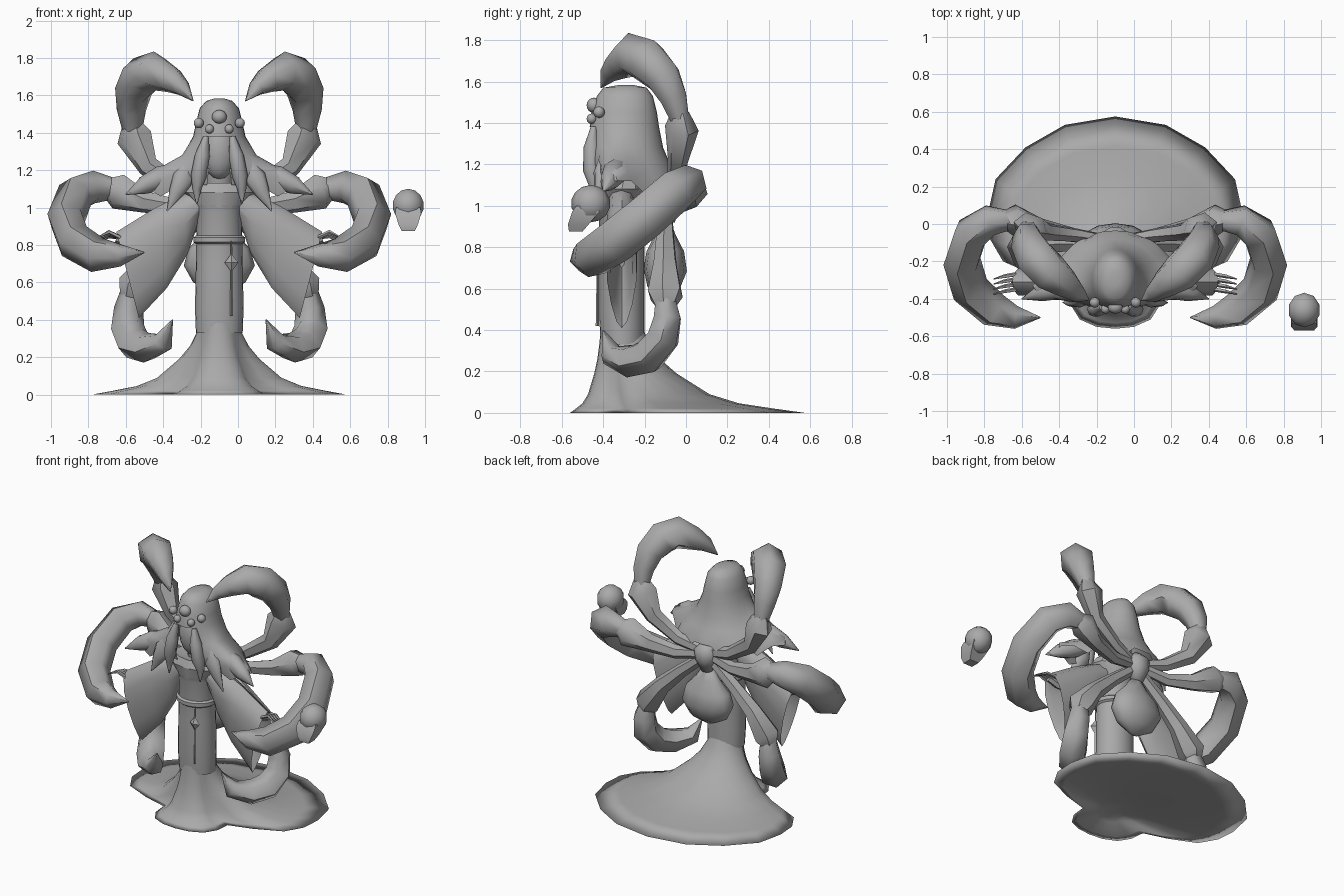
import bpy, bmesh, math
from mathutils import Vector

if "Cube" in bpy.data.objects:
    bpy.data.objects.remove(bpy.data.objects["Cube"])

CX = -0.1  # symmetry plane of the figure
grey = bpy.data.materials.new("stone_grey")
grey.diffuse_color = (0.4, 0.4, 0.4, 1)
grey.use_nodes = True
grey.node_tree.nodes["Principled BSDF"].inputs["Base Color"].default_value = grey.diffuse_color


def finish(name, bm, angle=45):
    bmesh.ops.recalc_face_normals(bm, faces=bm.faces[:])
    me = bpy.data.meshes.new(name)
    bm.to_mesh(me)
    bm.free()
    me.materials.append(grey)
    ob = bpy.data.objects.new(name, me)
    bpy.context.collection.objects.link(ob)
    bpy.ops.object.select_all(action='DESELECT')
    ob.select_set(True)
    bpy.context.view_layer.objects.active = ob
    bpy.ops.object.shade_smooth_by_angle(angle=math.radians(angle))
    return ob


def loft(name, rings, cap0=False, cap1=False, angle=45, skip=None):
    """Bridge equal-length closed rings of points; skip(centre) leaves openings."""
    bm = bmesh.new()
    vs = [[bm.verts.new(p) for p in r] for r in rings]
    n = len(rings[0])
    for a, b in zip(vs, vs[1:]):
        for i in range(n):
            f = bm.faces.new((a[i], a[(i + 1) % n], b[(i + 1) % n], b[i]))
            if skip and skip(f.calc_center_median()):
                bm.faces.remove(f)
    if cap0:
        bm.faces.new(vs[0])
    if cap1:
        bm.faces.new(vs[-1])
    return finish(name, bm, angle)


def oval(z, w, yf, yb, n=24):
    out = []
    for i in range(n):
        a = 2 * math.pi * i / n
        c, s = math.cos(a), math.sin(a)
        out.append(Vector((CX + w * s, (yf + yb) / 2 + (yb - yf) / 2 * c, z)))
    return out


def tube(name, path, radii, sides=6, flat=1.0, angle=45):
    """Tapered tube through points, using parallel-transported frames."""
    pts = [Vector(p) for p in path]
    rings, nrm = [], None
    for i, p in enumerate(pts):
        t = (pts[min(i + 1, len(pts) - 1)] - pts[max(i - 1, 0)]).normalized()
        if nrm is None:
            nrm = t.cross(Vector((0, 1, 0.2)))
        nrm = (nrm - t * nrm.dot(t)).normalized()
        b = t.cross(nrm)
        r = radii[i]
        rings.append([p + nrm * r * math.cos(k * math.tau / sides)
                      + b * r * flat * math.sin(k * math.tau / sides) for k in range(sides)])
    return loft(name, rings, True, True, angle)


def ball(name, c, size, seg=12, rings=8):
    bm = bmesh.new()
    bmesh.ops.create_uvsphere(bm, u_segments=seg, v_segments=rings, radius=1)
    for v in bm.verts:
        v.co = Vector(c) + Vector((v.co.x * size[0], v.co.y * size[1], v.co.z * size[2]))
    return finish(name, bm, 60)


def side(s, pts):
    return [(CX + s * u, y, z) for u, y, z in pts]


# Flared skirt: narrow stem, broad train, small front lobe and a shallow hollow underside
half = [(0, .575), (.27, .53), (.48, .41), (.64, .24), (.68, .06), (.67, -.08), (.6, -.2),
        (.42, -.28), (.25, -.33), (.24, -.43), (.19, -.51), (.1, -.55), (0, -.56)]
outline = half + [(-u, y) for u, y in half[-2:0:-1]]
stem = oval(0, .09, -.41, -.22)
skirt = []
for f, z in [(.03, .07), (.2, .055), (.5, .03), (.8, .01), (1, 0), (.8, .022), (.6, .046), (.42, .09),
             (.22, .19), (.12, .26), (.05, .34), (0, .44)]:
    skirt.append([(c.x + f * (CX + o[0] - c.x), c.y + f * (o[1] - c.y), z)
                  for c, o in zip(stem, outline)])
loft("skirt", skirt, True, False, 180)

# Torso, collar, neck and belt
loft("torso", [oval(*r) for r in [(.33, .125, -.41, -.2), (.46, .13, -.42, -.2), (.7, .125, -.42, -.2),
                                 (.98, .12, -.42, -.2), (1.01, .13, -.43, -.19)]])
loft("collar", [oval(z, w, f, b, 12) for z, w, f, b in
                [(1.0, .12, -.43, -.2), (1.08, .19, -.44, -.18), (1.13, .16, -.42, -.18),
                 (1.12, .1, -.38, -.2)]], True, True, 30)
loft("neck", [oval(z, w, f, b, 12) for z, w, f, b in
              [(1.1, .08, -.36, -.18), (1.3, .09, -.4, -.18), (1.42, .07, -.4, -.2)]], False, True)
loft("belt", [oval(z, w, -.31 - d, -.31 + d) for z, w, d in
              [(.805, .125, .11), (.815, .138, .124), (.84, .138, .124), (.85, .125, .11)]])

# Pendant on its cord
tube("pendant", [(-.035, -.43, .66), (-.035, -.43, .705), (-.035, -.43, .75)], [.003, .037, .003], 4, .6, 20)
tube("pendant_cord", [(-.035, -.425, .82), (-.035, -.427, .6), (-.035, -.428, .42)], [.004, .006, .008], 4)

# Hood: domed head, flaring sideways into mantle wings, open face, ragged hem
hood = []
for z, w, yf, yb, wing in [(1.582, .03, -.33, -.25, 0), (1.57, .07, -.4, -.19, 0), (1.53, .105, -.43, -.16, 0),
                           (1.45, .125, -.455, -.14, 0), (1.38, .14, -.465, -.13, 0),
                           (1.28, .185, -.475, -.11, .02), (1.21, .235, -.47, -.08, .1),
                           (1.16, .275, -.455, -.05, .17), (1.1, .29, -.44, -.035, .17)]:
    ring = oval(z, w, yf, yb, 28)
    for i, p in enumerate(ring):
        a = min(i, 28 - i) * math.tau / 28
        k = math.exp(-((a - 1.9) / .42) ** 2)
        p.x += wing * k * (1 if i < 14 else -1)
        p.y -= wing * k * .3
        if z < 1.12:
            p.z += -.04 if i % 4 == 2 else .02
    hood.append(ring)
loft("hood", hood, True, False, 70,
     skip=lambda c: c.z < 1.37 and c.y < -.3 and abs(c.x - CX) < .075)
ball("face", (CX, -.36, 1.3), (.09, .08, .15))

# Cluster of eyes
ball("eye_centre", (CX, -.445, 1.485), (.04, .035, .037))
for s in (-1, 1):
    ball("eye_outer", (CX + s * .11, -.42, 1.452), (.028, .028, .028), 10, 6)
    ball("eye_inner", (CX + s * .053, -.455, 1.42), (.025, .025, .025), 10, 6)

# Hub (wide above, narrow below) and abdomen at the back
tube("leg_hub", [(CX, -.1, 1.11), (CX, -.09, 1.06), (CX, -.085, 1.0), (CX, -.09, .92)],
     [.04, .085, .075, .04], 10, .9, 70)
tube("abdomen", [(CX, -.1, .92), (CX, -.1, .86), (CX, -.1, .78), (CX, -.1, .69), (CX, -.11, .6),
                 (CX, -.12, .54)], [.05, .09, .165, .19, .14, .03], 12, .55, 70)

for s in (-1, 1):
    tag = "left" if s < 0 else "right"
    # Mouth tentacles and mantle points
    tube(tag + "_mouth_tentacle", side(s, [(.07, -.445, 1.38), (.09, -.455, 1.28), (.11, -.455, 1.17),
         (.12, -.445, 1.1), (.12, -.45, 1.02)]), [.015, .04, .042, .025, .004], 8, 1, 70)
    tube(tag + "_mantle_tip", side(s, [(.22, -.32, 1.2), (.31, -.345, 1.16),
         (.4, -.37, 1.12), (.5, -.4, 1.07)]), [.04, .065, .05, .003], 8, .9, 70)
    tube(tag + "_mantle_point", side(s, [(.16, -.4, 1.24), (.19, -.41, 1.16), (.23, -.42, 1.08),
         (.28, -.42, .98)]), [.03, .06, .04, .003], 8, .6, 70)

    # Long hooked legs: thin thigh, flared knee, thick curved claw
    thigh = [.035, .045, .06, .1, .055]
    tube(tag + "_upper_leg", side(s, [(.03, -.09, 1.05), (.2, -.06, 1.1), (.38, -.04, 1.22),
         (.455, -.02, 1.375), (.465, -.03, 1.45)]), thigh, 6, .8, 50)
    tube(tag + "_upper_claw", side(s, [(.465, -.03, 1.42), (.47, -.06, 1.52), (.46, -.11, 1.62),
         (.415, -.19, 1.7), (.345, -.26, 1.73), (.26, -.32, 1.685), (.2, -.37, 1.64), (.14, -.41, 1.57)]),
         [.055, .078, .1, .118, .11, .08, .05, .003], 6, .95, 62)
    tube(tag + "_middle_leg", side(s, [(.03, -.09, 1.03), (.22, -.06, 1.0), (.4, -.02, 1.03),
         (.54, .02, 1.085), (.6, .02, 1.11)]), thigh, 6, .85, 50)
    tube(tag + "_middle_claw", side(s, [(.55, .02, 1.1), (.67, .02, 1.11), (.77, -.05, 1.07),
         (.82, -.2, .94), (.775, -.35, .82), (.65, -.46, .745), (.53, -.5, .745), (.4, -.5, .76)]),
         [.055, .09, .105, .108, .108, .1, .065, .003], 6, .95, 62)
    tube(tag + "_lower_leg", side(s, [(.03, -.1, 1.0), (.2, -.1, .86), (.35, -.1, .72),
         (.46, -.1, .575), (.48, -.1, .52)]), [.035, .045, .06, .09, .055], 6, 1, 50)
    tube(tag + "_lower_claw", side(s, [(.47, -.1, .56), (.485, -.09, .46), (.49, -.11, .36),
         (.455, -.18, .275), (.39, -.27, .25), (.3, -.36, .28), (.25, -.4, .4)]),
         [.055, .078, .09, .095, .085, .06, .003], 6, .95, 62)

    # Wide hanging sleeve: slanted teardrop sections (top u,z / bottom u,z / half depth)
    rings = []
    for ut, zt, ub, zb, d in [(.08, 1.1, .1, .95, .08), (.2, 1.07, .17, .75, .09),
                              (.34, 1.0, .28, .57, .1), (.55, .87, .43, .41, .095),
                              (.5, .84, .4, .5, .07), (.3, .95, .25, .7, .04)]:
        rings.append([(CX + s * ((ut + ub) / 2 + (ut - ub) / 2 * math.cos(a)),
                       -.31 + d * math.sin(a) * (.75 + .25 * math.cos(a)),
                       (zt + zb) / 2 + (zt - zb) / 2 * math.cos(a))
                      for a in [k * math.tau / 12 for k in range(12)]])
    loft(tag + "_sleeve", rings, True, True, 50)

    # Hand with thin fingers
    tube(tag + "_hand", side(s, [(.32, -.31, .83), (.48, -.31, .82), (.55, -.31, .84)]), [.04, .035, .03], 6, .7)
    for k in range(4):
        y = -.35 + k * .027
        tube(tag + "_finger", side(s, [(.53, y, .84), (.59, y - .01, .87 - .008 * k),
             (.65, y - .025, .84 - .008 * k)]), [.012, .011, .003], 5)

# Floating skull
ball("skull_cranium", (.91, -.46, 1.01), (.088, .095, .09), 10, 7)
loft("skull_jaw", [[(.91 + w * i, y, z) for i, y in ((-1, f), (1, f), (1, b), (-1, b))]
                   for w, f, b, z in [(.035, -.565, -.5, .875), (.052, -.57, -.47, .91),
                                      (.07, -.55, -.42, .97), (.065, -.53, -.42, 1.0)]], True, True, 30)
